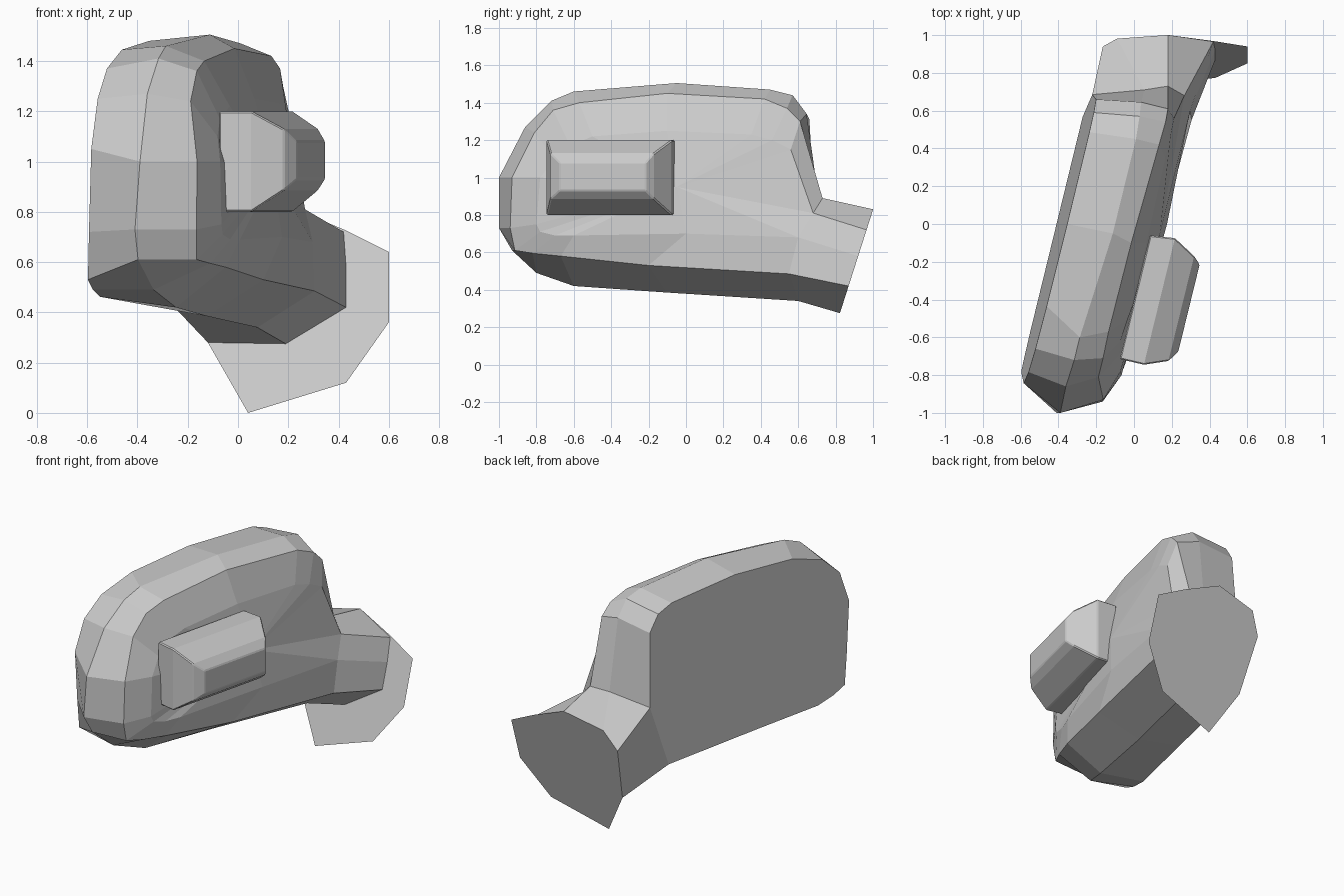
import bpy, bmesh

LEAN = 0.245  # the whole housing is slanted: x = w + LEAN * y


def make(name, verts, faces):
    me = bpy.data.meshes.new(name)
    me.from_pydata(verts, [], faces)
    bm = bmesh.new()
    bm.from_mesh(me)
    bmesh.ops.recalc_face_normals(bm, faces=bm.faces)
    bm.to_mesh(me)
    bm.free()
    ob = bpy.data.objects.new(name, me)
    bpy.context.collection.objects.link(ob)
    return ob


def slant(y, z, w):
    return (w + LEAN * y, y, z)


# Housing rings (y, z, w), from the glass rim out to the rounded back shell
rim = [(.685, .84), (.66, 1.31), (.59, 1.41), (.486, 1.45), (0, 1.48),
       (-.435, 1.445), (-.66, 1.37), (-.784, 1.25), (-.843, 1.05),
       (-.806, .72), (-.78, .53), (-.69, .49), (-.571, .462),
       (-.1, .455), (.567, .44)]
crest = [(.71, .88, -.12), (.645, 1.34, -.12), (.57, 1.44, -.11),
         (.45, 1.47, -.1), (-.05, 1.505, -.1), (-.6, 1.46, -.14),
         (-.72, 1.41, -.14), (-.86, 1.27, -.15), (-1, 1.0, -.145),
         (-1, .73, -.165), (-.93, .61, -.17), (-.8, .49, -.14), (-.6, .42, -.1),
         (-.1, .385, -.1), (.6, .34, -.07)]
shoulder = [(.73, .89, 0), (.61, 1.3, .03), (.54, 1.37, .035),
            (.42, 1.42, .03), (-.1, 1.45, .01), (-.57, 1.4, .005),
            (-.71, 1.36, .01), (-.81, 1.24, .01), (-.93, 1.0, .065),
            (-.94, .73, .065), (-.915, .61, .06), (-.82, .595, .09), (-.67, .58, .114),
            (-.2, .53, .15), (.55, .485, .17)]
side = [(.68, .81, .1), (.56, 1.15, .075), (.46, 1.2, .08),
        (.35, 1.23, .08), (-.1, 1.25, .09), (-.5, 1.22, .09),
        (-.62, 1.17, .08), (-.7, 1.1, .09), (-.78, 1.0, .12),
        (-.8, .75, .13), (-.78, .71, .13), (-.7, .69, .14), (-.6, .69, .155),
        (0, .7, .175), (.6, .68, .15)]

N = len(rim)
rings = [[slant(y, z, -.435 + .055 * z) for y, z in rim]]
rings += [[slant(*p) for p in ring] for ring in (crest, shoulder, side)]
verts = [p for ring in rings for p in ring] + [slant(-.05, .95, .15)]
faces = []
for r in range(3):
    for i in range(N - 1):  # gap between last and first point is the arm opening
        a, b = r * N + i, r * N + i + 1
        faces.append((a, b, b + N, a + N))
faces += [(3 * N + i, 3 * N + (i + 1) % N, 4 * N) for i in range(N)]
make("mirror_housing", verts, faces)

# Flat glass face
make("mirror_glass", rings[0], [tuple(range(N))])


# Mounting arm from the housing opening to the tilted mounting plane
def on_plate(x, z):
    return (x, .735 + .32 * z, z)


start = [rings[0][0], rings[0][-1], rings[1][-1], rings[2][-1],
         rings[3][-1], rings[3][0], rings[2][0], rings[1][0]]
end = [on_plate(*p) for p in [(-.165, .64), (-.12, .28), (.19, .275), (.43, .42),
                              (.43, .58), (.42, .72), (.18, .83), (-.09, .77)]]
make("mounting_arm", start + end,
     [(i, (i + 1) % 8, 8 + (i + 1) % 8, 8 + i) for i in range(8)])

# Mounting plate
plate = [on_plate(*p) for p in [(.18, .83), (.42, .73), (.6, .64), (.6, .36), (.43, .12),
                                (.04, 0), (-.12, .28), (-.165, .64), (-.09, .77)]]
make("mounting_plate", plate, [tuple(range(9))])

# Tapered lamp block on the outer side: rings of (w, y0, y1, z0, z1)
levels = [(.1, -.715, -.06, .8, 1.2), (.235, -.745, -.075, .8, 1.2),
          (.36, -.725, -.17, .885, 1.13), (.4, -.675, -.215, .93, 1.08)]
bv = []
for w, y0, y1, z0, z1 in levels:
    bv += [slant(y, z, w) for y, z in ((y0, z0), (y1, z0), (y1, z1), (y0, z1))]
bf = [(0, 1, 2, 3), (12, 13, 14, 15)]
bf += [(4 * k + i, 4 * k + (i + 1) % 4, 4 * k + 4 + (i + 1) % 4, 4 * k + 4 + i)
       for k in range(3) for i in range(4)]
block = make("lamp_block", bv, bf)
bev = block.modifiers.new("soft_edges", 'BEVEL')
bev.width = .006
bev.segments = 1
